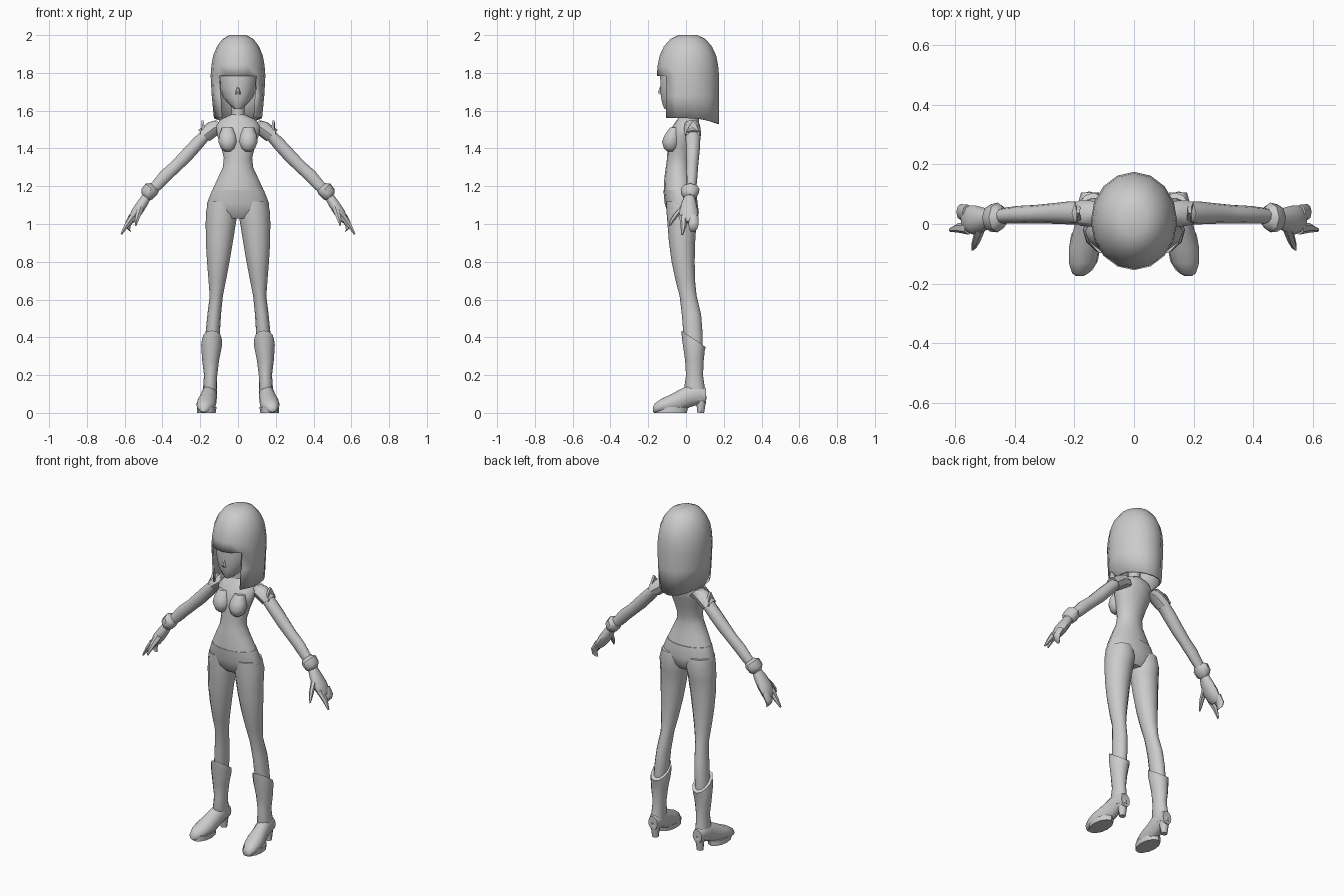
import bpy, bmesh, math
from mathutils import Vector

grey = bpy.data.materials.new("plain_grey")
grey.diffuse_color = (0.6, 0.6, 0.6, 1)


def finish(name, bm, mirror=False):
    bmesh.ops.recalc_face_normals(bm, faces=bm.faces)
    me = bpy.data.meshes.new(name)
    bm.to_mesh(me)
    bm.free()
    me.materials.append(grey)
    ob = bpy.data.objects.new(name, me)
    bpy.context.collection.objects.link(ob)
    if mirror:
        ob.modifiers.new("mirror", 'MIRROR').use_clip = False
    return ob


def loft(name, sections, n=12, U=(1, 0, 0), V=(0, 1, 0), mirror=False):
    """Skin elliptical rings: (x, y, z, radius_u, radius_v[, z slope along v])."""
    U, V = Vector(U).normalized(), Vector(V).normalized()
    bm = bmesh.new()
    rings = []
    for s in sections:
        c, ru, rv = Vector(s[:3]), s[3], s[4]
        slope = s[5] if len(s) > 5 else 0
        ring = []
        for i in range(n):
            a = 2 * math.pi * i / n
            p = c + U * ru * math.cos(a) + V * rv * math.sin(a)
            p.z += slope * rv * math.sin(a)
            ring.append(bm.verts.new(p))
        rings.append(ring)
    for r, q in zip(rings, rings[1:]):
        for i in range(n):
            j = (i + 1) % n
            bm.faces.new((r[i], r[j], q[j], q[i]))
    bm.faces.new(rings[0])
    bm.faces.new(rings[-1])
    return finish(name, bm, mirror)


def upright(name, rows, **kw):
    """Vertical loft from (z, x0, x1, y0, y1[, slope]) extents."""
    return loft(name, [((x0 + x1) / 2, (y0 + y1) / 2, z, (x1 - x0) / 2, (y1 - y0) / 2, *s)
                       for z, x0, x1, y0, y1, *s in rows], **kw)


# Hair: dome with a fringe and a long open-fronted bob
N = 16
bm = bmesh.new()
rows = [(2.0, .3), (1.98, .56), (1.94, .77), (1.89, .91), (1.84, .97), (1.785, 1), (1.68, 1), (1.56, 1)]
rings = []
for k, (z, s) in enumerate(rows):
    ring = []
    for i in range(N):
        a = 2 * math.pi * i / N          # 0 is the front
        sx = .145 * s * (1, .96, .88)[max(0, k - 5)]
        zz = z - (.03 * max(0, -math.cos(a)) ** 2 if k == 7 else 0)
        ring.append(bm.verts.new((sx * math.sin(a), .01 - .165 * s * math.cos(a), zz)))
    rings.append(ring)
bm.faces.new(rings[0])
for k in range(len(rows) - 1):
    for i in range(N):
        if k >= 5 and (i < 2 or i >= N - 2):
            continue                     # opening for the face
        j = (i + 1) % N
        bm.faces.new((rings[k][i], rings[k][j], rings[k + 1][j], rings[k + 1][i]))
hair = finish("hair", bm)
mod = hair.modifiers.new("thickness", 'SOLIDIFY')
mod.thickness = .01
mod.offset = -1

# Head, nose and neck
upright("head", [(1.61, -.02, .02, -.115, -.06), (1.63, -.045, .045, -.125, 0),
                 (1.67, -.08, .08, -.135, .06), (1.72, -.1, .1, -.138, .1),
                 (1.78, -.11, .11, -.14, .12), (1.86, -.11, .11, -.13, .12),
                 (1.93, -.07, .07, -.08, .08)], n=14)
loft("nose", [(0, -.13, 1.685, .016, .012), (0, -.137, 1.7, .012, .014),
              (0, -.13, 1.73, .004, .006)], n=6)
upright("neck", [(1.5, -.045, .045, -.035, .05), (1.57, -.035, .035, -.032, .04),
                 (1.66, -.033, .033, -.035, .035)], n=10)

# Upper body and bust
upright("torso", [(1.17, -.14, .14, -.118, .05), (1.24, -.108, .108, -.115, .035),
                  (1.3, -.08, .08, -.107, .022), (1.35, -.075, .075, -.1, .025),
                  (1.41, -.09, .09, -.098, .04), (1.47, -.11, .11, -.09, .058),
                  (1.52, -.118, .118, -.07, .07), (1.555, -.09, .09, -.045, .068),
                  (1.58, -.035, .035, -.03, .045)], n=16)
upright("bust", [(1.385, .035, .07, -.1, -.06), (1.4, .015, .09, -.117, -.04),
                 (1.435, .003, .104, -.127, -.03), (1.47, .008, .1, -.114, -.03),
                 (1.51, .025, .085, -.085, -.03)], n=12, mirror=True)

# Hips and trouser legs
upright("hips", [(1.03, -.1, .1, -.075, .03), (1.06, -.16, .16, -.098, .052),
                 (1.11, -.164, .164, -.113, .062), (1.18, -.137, .137, -.12, .052)], n=16)
upright("leg", [(1.12, .008, .158, -.105, .06), (1.06, .002, .17, -.103, .068),
                (1.0, .012, .171, -.098, .055), (.9, .028, .17, -.09, .048),
                (.8, .045, .164, -.076, .046), (.7, .064, .156, -.055, .048),
                (.62, .08, .15, -.034, .056), (.52, .09, .162, -.022, .08),
                (.42, .096, .172, -.014, .088), (.33, .105, .175, -.002, .088)],
        n=12, mirror=True)

# Boots: slanted shaft, foot and heel
upright("boot_shaft", [(.392, .086, .19, -.025, .105, -.68), (.36, .084, .195, -.02, .1, -.4),
                       (.28, .1, .19, -.005, .094), (.2, .11, .18, 0, .09),
                       (.13, .11, .185, -.01, .1), (.07, .115, .185, .01, .11)], n=12, mirror=True)
foot = [(.105, .148, .03, .05, .13), (.07, .15, .038, .045, .15), (.02, .152, .042, .03, .15),
        (-.03, .16, .046, .002, .125), (-.08, .167, .052, 0, .098),
        (-.13, .173, .046, 0, .075), (-.165, .18, .028, 0, .05), (-.175, .182, .012, .005, .03)]
loft("boot_foot", [(x, y, (z0 + z1) / 2, w, (z1 - z0) / 2) for y, x, w, z0, z1 in foot],
     n=12, V=(0, 0, 1), mirror=True)
loft("boot_sole", [(.168, -.082, 0, .05, .088), (.166, -.08, .03, .052, .088)], n=12, mirror=True)
upright("boot_heel", [(0, .13, .168, .06, .096), (.04, .125, .172, .056, .102),
                      (.09, .118, .18, .04, .11)], n=8, mirror=True)

# Arms and short sleeves
Y, UP = (0, 1, 0), (.7, 0, .7)
loft("arm", [(.1, .032, 1.525, .042, .036), (.17, .037, 1.475, .039, .032),
             (.225, .037, 1.415, .038, .036), (.28, .035, 1.355, .034, .037),
             (.33, .033, 1.305, .031, .034), (.385, .031, 1.255, .03, .036),
             (.42, .029, 1.215, .028, .033), (.465, .025, 1.17, .024, .027)],
     n=10, U=Y, V=UP, mirror=True)
loft("sleeve", [(.085, .03, 1.52, .04, .04), (.125, .033, 1.51, .044, .042),
                (.18, .037, 1.468, .043, .042)], n=8, U=Y, V=UP, mirror=True)

# Pointed wing on the sleeve edge
bm = bmesh.new()
pts = [(.2, -.002, 1.475), (.2, .076, 1.475), (.192, .055, 1.525), (.194, .037, 1.548), (.19, .015, 1.515)]
front = [bm.verts.new(p) for p in pts]
back = [bm.verts.new((x - .012, y, z)) for x, y, z in pts]
bm.faces.new(front)
bm.faces.new(back)
for i in range(5):
    j = (i + 1) % 5
    bm.faces.new((front[i], front[j], back[j], back[i]))
finish("sleeve_wing", bm, True)

# Gloves: cuff, palm, fingers and thumb
loft("glove_cuff", [(.44, .024, 1.195, .028, .03), (.458, .022, 1.185, .05, .042),
                    (.482, .02, 1.158, .046, .04), (.492, .02, 1.14, .026, .026)],
     n=8, U=Y, V=UP, mirror=True)
HAND = (.86, 0, .5)
loft("palm", [(.478, .02, 1.155, .024, .024), (.505, .015, 1.11, .04, .029),
              (.535, .013, 1.065, .05, .03), (.56, .017, 1.025, .045, .024),
              (.57, .02, 1.01, .035, .014)], n=10, U=Y, V=HAND, mirror=True)
loft("pointing_finger", [(.555, -.015, 1.04, .021, .019), (.59, -.013, .992, .016, .014),
                         (.618, -.02, .945, .006, .005)], n=6, U=Y, V=HAND, mirror=True)
loft("curled_fingers", [(.558, .038, 1.04, .027, .021), (.582, .04, 1.0, .027, .017),
                        (.582, .038, .975, .022, .012), (.57, .036, .96, .012, .007)],
     n=8, U=Y, V=HAND, mirror=True)
loft("thumb", [(.515, -.01, 1.09, .022, .02), (.528, -.05, 1.05, .018, .016),
               (.538, -.075, 1.015, .012, .011), (.542, -.086, .99, .004, .004)],
     n=6, U=Y, V=HAND, mirror=True)

# Smooth shading with crisp creases
for ob in bpy.data.objects:
    ob.select_set(True)
    bpy.context.view_layer.objects.active = ob
bpy.ops.object.shade_smooth_by_angle(angle=math.radians(45))
